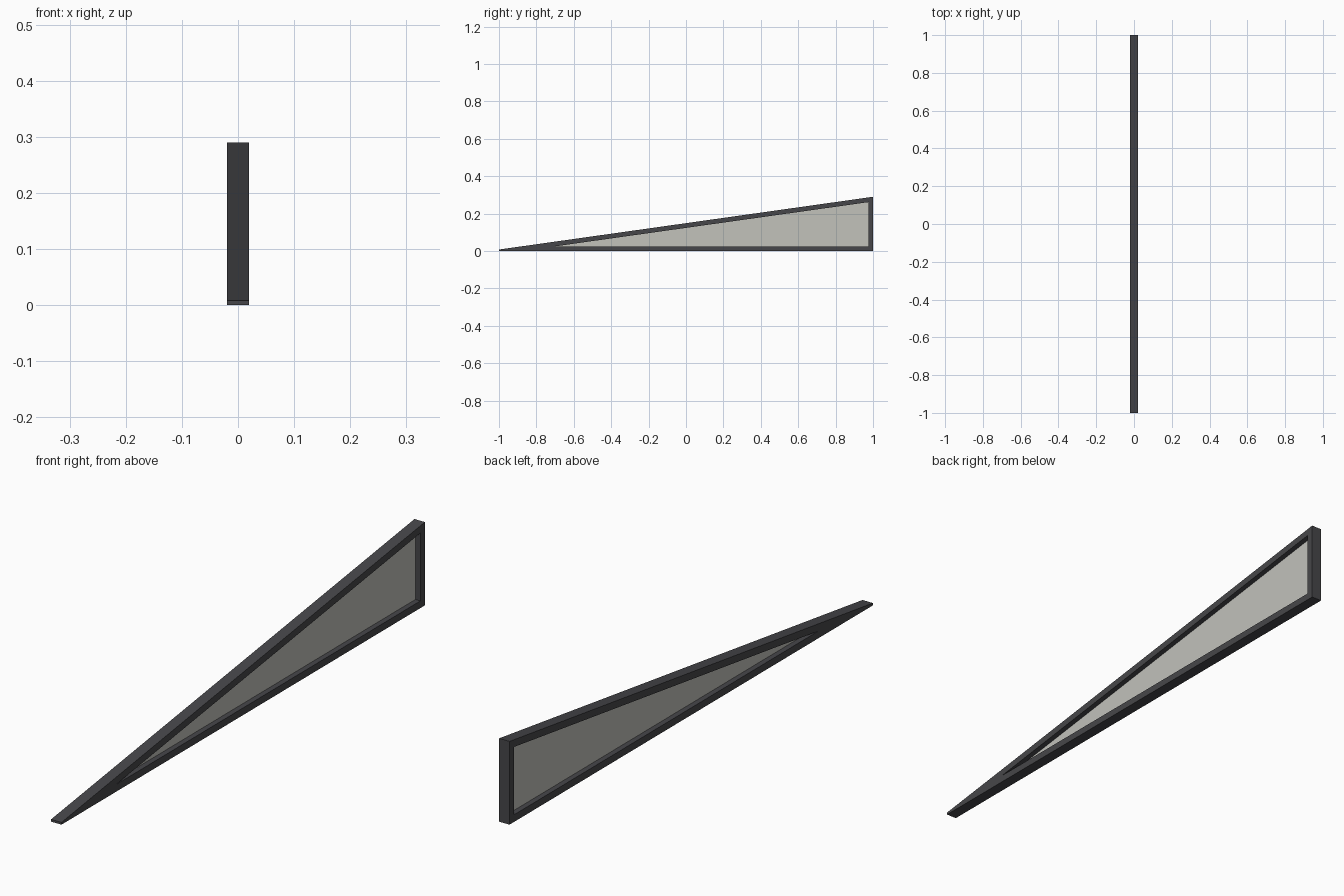
import bpy, bmesh

if "Cube" in bpy.data.objects:
    bpy.data.objects.remove(bpy.data.objects["Cube"])

HALF = 0.02      # half thickness of the frame
BORDER = 0.025   # width of the frame bars
TIP, TOP = 0.008, 0.29
SLOPE = (TOP - TIP) / 2


def material(name, rgb):
    m = bpy.data.materials.new(name)
    m.diffuse_color = (*rgb, 1)
    m.use_nodes = True
    m.node_tree.nodes["Principled BSDF"].inputs["Base Color"].default_value = m.diffuse_color
    return m


def make(name, bm, mat):
    bmesh.ops.recalc_face_normals(bm, faces=bm.faces[:])
    me = bpy.data.meshes.new(name)
    bm.to_mesh(me)
    bm.free()
    me.materials.append(mat)
    ob = bpy.data.objects.new(name, me)
    bpy.context.collection.objects.link(ob)
    return ob


dark = material("dark grey frame", (0.062, 0.062, 0.068))
pale = material("pale grey glass", (0.54, 0.54, 0.50))

# Side profiles (y, z): outer wedge and the triangular opening
drop = BORDER * (1 + SLOPE ** 2) ** 0.5
yb = 1 - BORDER
outer = [(-1, 0), (1, 0), (1, TOP), (-1, TIP)]
inner = [((BORDER + drop - TIP) / SLOPE - 1, BORDER), (yb, BORDER),
         (yb, TIP + SLOPE * (yb + 1) - drop)]

# Frame: both side faces, outer rim and inner reveal
bm = bmesh.new()
rings = []
for x in (-HALF, HALF):
    o = [bm.verts.new((x, y, z)) for y, z in outer]
    i = [bm.verts.new((x, y, z)) for y, z in inner]
    rings.append((o, i))
    for f in ((o[0], o[1], i[1], i[0]), (o[1], o[2], i[2], i[1]),
              (o[2], o[3], i[0], i[2]), (o[3], o[0], i[0])):
        bm.faces.new(f)
for k in (0, 1):
    a, b = rings[0][k], rings[1][k]
    for j in range(len(a)):
        n = (j + 1) % len(a)
        bm.faces.new((a[j], a[n], b[n], b[j]))
make("window_frame", bm, dark)

# Pane: thin plate filling the opening on the centre plane
bm = bmesh.new()
face = bm.faces.new([bm.verts.new((-0.001, y, z)) for y, z in inner])
ext = bmesh.ops.extrude_face_region(bm, geom=[face], use_keep_orig=True)
bmesh.ops.translate(bm, vec=(0.002, 0, 0),
                    verts=[v for v in ext["geom"] if isinstance(v, bmesh.types.BMVert)])
make("window_pane", bm, pale)
